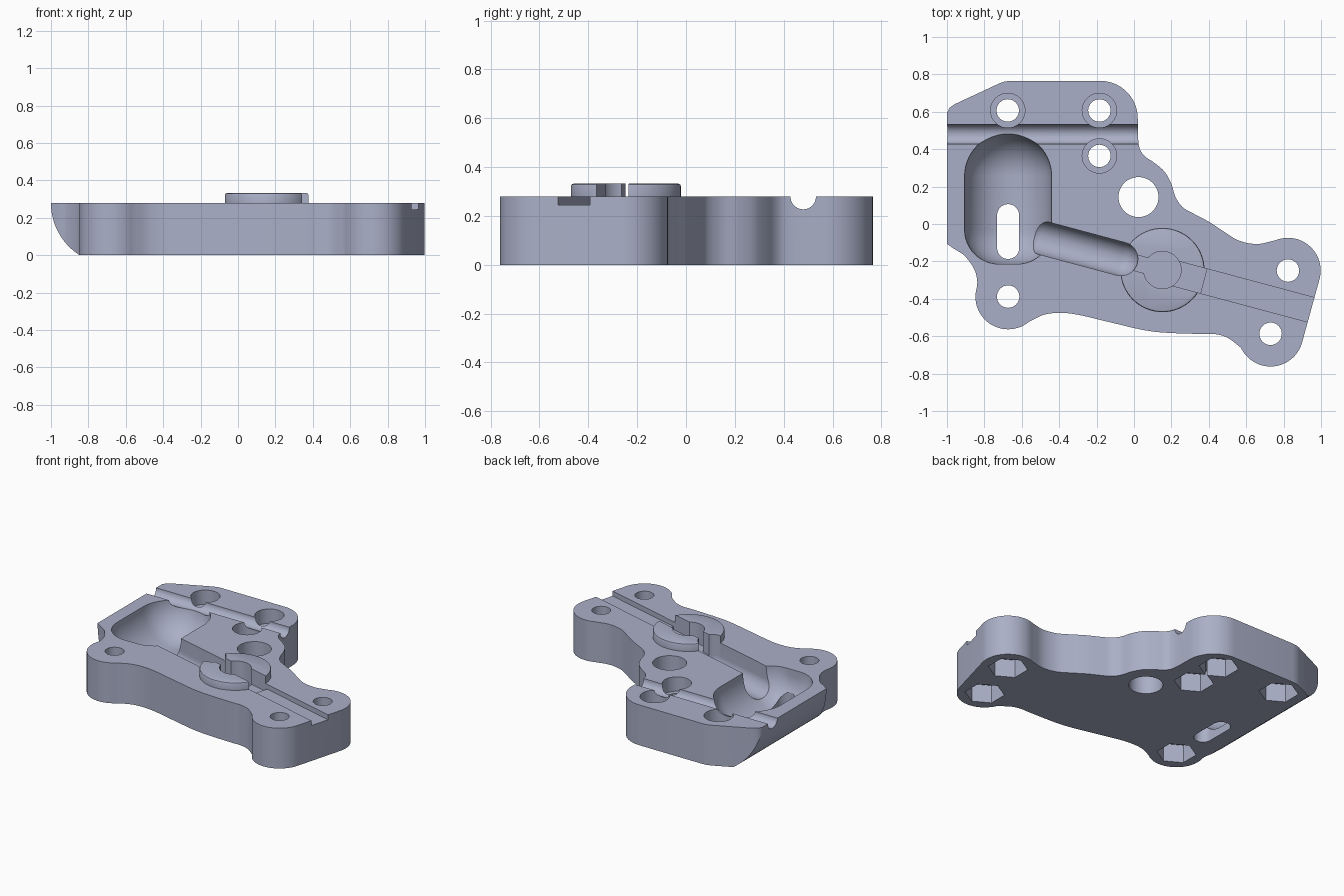
import bpy, bmesh, math
from mathutils import Vector

cube = bpy.data.objects.get("Cube")
if cube:
    bpy.data.objects.remove(cube, do_unlink=True)

TOP, RIM = 0.279, 0.332            # plate top, ring top
AXIS = math.radians(-15)           # direction of the diagonal channel
RING = (0.152, -0.246)             # centre of the raised ring

mat = bpy.data.materials.new("blue grey")
mat.use_nodes = True
COLOUR = (0.40, 0.43, 0.57, 1)
mat.diffuse_color = COLOUR
mat.node_tree.nodes["Principled BSDF"].inputs["Base Color"].default_value = COLOUR


# ---------- helpers ----------
def finish(bm, name):
    bmesh.ops.recalc_face_normals(bm, faces=bm.faces)
    me = bpy.data.meshes.new(name)
    bm.to_mesh(me)
    bm.free()
    me.materials.append(mat)
    ob = bpy.data.objects.new(name, me)
    bpy.context.collection.objects.link(ob)
    return ob


def prism(name, pts, z0, z1, bevel=0):
    """Upright prism over a plan outline, with an optional chamfered top rim."""
    bm = bmesh.new()
    face = bm.faces.new([bm.verts.new((x, y, z0)) for x, y in pts])
    new = bmesh.ops.extrude_face_region(bm, geom=[face])["geom"]
    bmesh.ops.translate(bm, vec=(0, 0, z1 - z0),
                        verts=[v for v in new if isinstance(v, bmesh.types.BMVert)])
    if bevel:
        rim = [e for e in bm.edges if all(v.co.z > z1 - 1e-4 for v in e.verts)]
        bmesh.ops.bevel(bm, geom=rim, offset=bevel, segments=2, affect='EDGES', profile=0.5)
    return finish(bm, name)


def arc(c, r, a0, a1, n=24):
    return [(c[0] + r * math.cos(math.radians(a0 + (a1 - a0) * i / n)),
             c[1] + r * math.sin(math.radians(a0 + (a1 - a0) * i / n))) for i in range(n + 1)]


def circle(c, r, n=48, turn=0):
    return arc(c, r, turn, turn + 360, n)[:-1]


def spline(pts, n=5):
    """Catmull-Rom curve through the points, end points left out."""
    p = [Vector(q) for q in pts]
    p = [2 * p[0] - p[1]] + p + [2 * p[-1] - p[-2]]
    out = []
    for a, b, c, d in zip(p, p[1:], p[2:], p[3:]):
        for i in range(n):
            t = i / n
            q = 0.5 * (2 * b + (c - a) * t + (2 * a - 5 * b + 4 * c - d) * t ** 2
                       + (3 * b - a - 3 * c + d) * t ** 3)
            out.append((q.x, q.y))
    return out[1:]


def local(s, t):
    """Plan point from distances along and across the channel axis."""
    c, n = math.cos(AXIS), math.sin(AXIS)
    return (RING[0] + s * c - t * n, RING[1] + s * n + t * c)


def round_trough(name, a, b, r, z):
    """Open-topped trough with a round bottom and round ends."""
    bm = bmesh.new()
    for x, y in (a, b):
        ball = bmesh.ops.create_uvsphere(bm, u_segments=40, v_segments=20, radius=r)["verts"]
        bmesh.ops.translate(bm, vec=(x, y, z), verts=ball)
        lid = bmesh.ops.create_circle(bm, segments=40, radius=r)["verts"]
        bmesh.ops.translate(bm, vec=(x, y, 0.5), verts=lid)
    hull = bmesh.ops.convex_hull(bm, input=bm.verts)
    junk = set(hull["geom_interior"]) | set(hull["geom_unused"])
    bmesh.ops.delete(bm, geom=[g for g in junk if isinstance(g, bmesh.types.BMVert)],
                     context='VERTS')
    return finish(bm, name)


def combine(body, tool, operation='DIFFERENCE'):
    mod = body.modifiers.new("cut", 'BOOLEAN')
    mod.operation, mod.solver, mod.object = operation, 'EXACT', tool
    bpy.context.view_layer.objects.active = body
    bpy.ops.object.modifier_apply(modifier=mod.name)
    bpy.data.objects.remove(tool, do_unlink=True)


# ---------- plate outline ----------
EAR_L, EAR_F, EAR_R = (-0.673, -0.388), (0.73, -0.587), (0.823, -0.249)
EAR = 0.175
ear_l = arc(EAR_L, EAR, 175, 310)
ear_f = arc(EAR_F, EAR, 205, 345)
ear_r = arc(EAR_R, EAR, -15, 112)
corner = arc((-0.18, 0.565), 0.2, 0, 90)

outline = [(-1, -0.107)]
outline += spline([(-1, -0.107), (-0.96, -0.134), (-0.906, -0.17), (-0.855, -0.24),
                   (-0.838, -0.31), ear_l[0]])
outline += ear_l
outline += spline([ear_l[-1], (-0.48, -0.485), (-0.39, -0.475), (-0.29, -0.487), (-0.13, -0.525),
                   (0.1, -0.575), (0.35, -0.588), (0.43, -0.588), (0.5, -0.608), ear_f[0]])
outline += ear_f + ear_r
outline += spline([ear_r[-1], (0.66, -0.107), (0.564, -0.09), (0.484, -0.043), (0.404, 0.01),
                   (0.31, 0.06), (0.26, 0.09), (0.222, 0.144), (0.2, 0.214), (0.163, 0.28),
                   (0.11, 0.326), (0.05, 0.37), (0.025, 0.428), corner[0]])
outline += corner
outline += [(-0.66, 0.765), (-0.69, 0.762), (-0.72, 0.752),
            (-0.96, 0.64), (-0.985, 0.622), (-1, 0.595)]
body = prism("base_plate", outline, 0, TOP)

# Raised ring around the end of the channel
combine(body, prism("ring", circle(RING, 0.225, 64), 0.15, RIM, 0.01), 'UNION')

# Left side rounded underneath, concentric with the cavity
bm = bmesh.new()
side = [(-1.2, 0.4), (-1.0, 0.4)] + arc((-0.67, TOP), 0.33, 180, 245, 20) + [(-1.2, -0.1)]
face = bm.faces.new([bm.verts.new((x, -1, z)) for x, z in side])
new = bmesh.ops.extrude_face_region(bm, geom=[face])["geom"]
bmesh.ops.translate(bm, vec=(0, 2, 0), verts=[v for v in new if isinstance(v, bmesh.types.BMVert)])
combine(body, finish(bm, "side_cutter"))

# Large cavity: round bottom, domed at the back, rounded at the front
bm = bmesh.new()
R = 0.233
profile = [(0, -0.214)] + [(0.05 + a, b) for a, b in arc((0, -0.031), 0.183, -90, 0, 12)]
profile += arc((0, 0.255), R, 0, 90, 14)[:-1] + [(0, 0.255 + R)]
verts = [bm.verts.new((-0.673 + r, y, TOP)) for r, y in profile]
edges = [bm.edges.new(p) for p in zip(verts, verts[1:])]
bmesh.ops.spin(bm, geom=verts + edges, cent=(-0.673, 0, TOP), axis=(0, 1, 0),
               angle=math.tau, steps=56)
bmesh.ops.remove_doubles(bm, verts=bm.verts, dist=1e-4)
combine(body, finish(bm, "cavity_cutter"))

# Slot through the cavity floor
slot = arc((-0.673, 0.047), 0.059, 0, 180) + arc((-0.673, -0.128), 0.059, 180, 360)
combine(body, prism("slot_cutter", slot, -0.1, 0.5))

# Cross groove along the back and the diagonal channel
combine(body, round_trough("groove_cutter", (-1.2, 0.48), (0.2, 0.48), 0.052, TOP))
combine(body, round_trough("channel_cutter", local(-0.68, 0), local(-0.229, 0), 0.09, 0.185))


# Pocket in the ring, its narrow inlet and the flat slot to the right end
def bar(name, s0, s1, half, z):
    pts = [local(s0, -half), local(s1, -half), local(s1, half), local(s0, half)]
    return prism(name, pts, z, 0.5)


combine(body, prism("pocket_cutter", circle(RING, 0.1), 0.19, 0.5))
combine(body, bar("inlet_cutter", -0.2, -0.02, 0.042, 0.19))
combine(body, bar("ring_slot_cutter", 0.03, 0.228, 0.0675, 0.225))
combine(body, bar("end_slot_cutter", 0.2, 1.2, 0.0675, 0.245))

# Large plain hole
combine(body, prism("hole_cutter", circle((0.024, 0.144), 0.107), -0.1, 0.5))

# Screw holes with hexagonal nut pockets below; three have counterbores above
COUNTERBORED = [(-0.675, 0.607), (-0.185, 0.607), (-0.185, 0.364)]
for c in [EAR_L, EAR_F, EAR_R] + COUNTERBORED:
    combine(body, prism("screw_cutter", circle(c, 0.06, 32), -0.1, 0.5))
    combine(body, prism("nut_cutter", circle(c, 0.125, 6, 30), -0.1, 0.125))
    if c in COUNTERBORED:
        combine(body, prism("bore_cutter", circle(c, 0.092, 40), 0.18, 0.5))

# Smooth curved walls, crisp edges
bpy.ops.object.select_all(action='DESELECT')
body.select_set(True)
bpy.context.view_layer.objects.active = body
bpy.ops.object.shade_smooth_by_angle(angle=math.radians(30))
